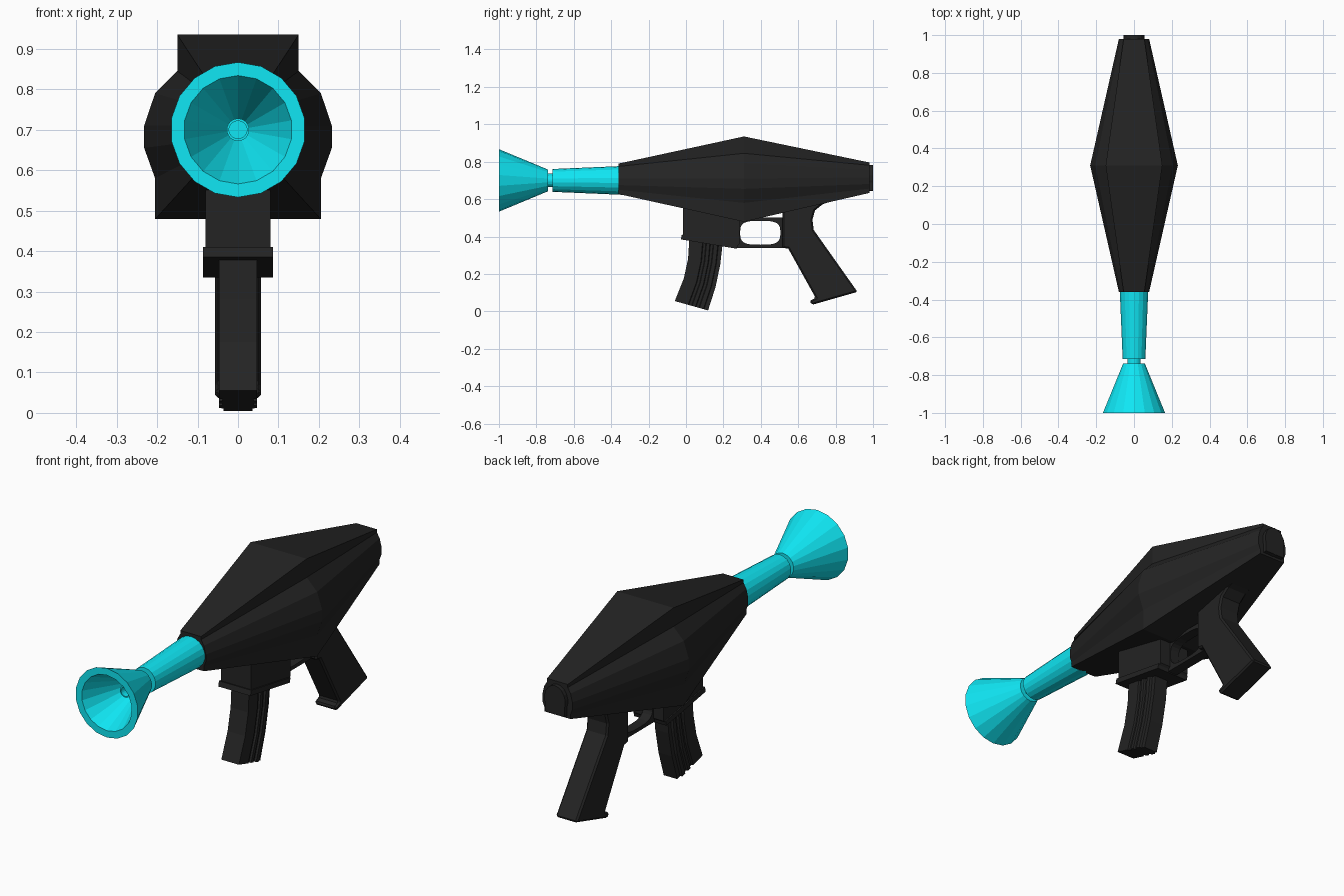
import bpy, bmesh
from math import sin, cos, pi

if "Cube" in bpy.data.objects:
    bpy.data.objects.remove(bpy.data.objects["Cube"])


def material(name, rgb):
    m = bpy.data.materials.new(name)
    m.diffuse_color = (*rgb, 1)
    m.use_nodes = True
    m.node_tree.nodes["Principled BSDF"].inputs["Base Color"].default_value = m.diffuse_color
    return m


BLACK = material("black", (0.017, 0.017, 0.017))
CYAN = material("cyan", (0.005, 0.8, 0.91))


def loft(name, loops, mat, closed=False, bevel=0):
    """Skin matching loops of points; cap the ends unless closed on itself."""
    bm = bmesh.new()
    rings = [[bm.verts.new(p) for p in loop] for loop in loops]
    n = len(rings[0])
    pairs = list(zip(rings, rings[1:] + rings[:1])) if closed else list(zip(rings, rings[1:]))
    for a, b in pairs:
        for i in range(n):
            j = (i + 1) % n
            bm.faces.new((a[i], a[j], b[j], b[i]))
    if not closed:
        bm.faces.new(rings[0])
        bm.faces.new(rings[-1])
    bmesh.ops.recalc_face_normals(bm, faces=bm.faces)
    me = bpy.data.meshes.new(name)
    bm.to_mesh(me)
    bm.free()
    me.materials.append(mat)
    ob = bpy.data.objects.new(name, me)
    bpy.context.collection.objects.link(ob)
    if bevel:
        mod = ob.modifiers.new("bevel", 'BEVEL')
        mod.width = bevel
        mod.segments = 1
        mod.limit_method = 'ANGLE'
        mod.angle_limit = 1.0
    return ob


def prism(name, pts, half, mat=BLACK, bevel=0):
    """Side profile (y, z) extruded symmetrically across x."""
    return loft(name, [[(x, y, z) for y, z in pts] for x in (-half, half)], mat, bevel=bevel)


def lathe(name, profile, mat, n=18, zc=0.7, sx=1.0, closed=False):
    """Rings of (radius, y) around the barrel axis."""
    loops = [[(sx * r * sin(2 * pi * i / n), y, zc + r * cos(2 * pi * i / n))
              for i in range(n)] for r, y in profile]
    return loft(name, loops, mat, closed)


# Faceted body: wide in the middle, tapering to both ends
def section(half, y):
    return [(x, y, z) for x, z in half] + [(-x, y, z) for x, z in reversed(half)]


MID = [(0.15, 0.935), (0.15, 0.845), (0.205, 0.79), (0.232, 0.71),
       (0.232, 0.655), (0.205, 0.58), (0.205, 0.479)]
END = [(0.055, 0.79), (0.055, 0.775), (0.07, 0.75), (0.08, 0.71),
       (0.08, 0.675), (0.07, 0.65), (0.07, 0.627)]
loft("body", [section(END, -0.36), section(MID, 0.31),
              section([(x, z + 0.006) for x, z in END], 0.98)], BLACK)
lathe("rear_plug", [(0.07, 0.95), (0.07, 1.0)], BLACK, zc=0.713, sx=0.8)
prism("rear_plug_base", [(0.95, 0.645), (1.0, 0.645), (1.0, 0.7), (0.95, 0.7)], 0.052)

# Barrel, neck and flared muzzle
lathe("barrel", [(0.061, -0.715), (0.077, -0.34)], CYAN)
lathe("neck", [(0.036, -0.76), (0.036, -0.70)], CYAN)
lathe("muzzle_cone", [(0.058, -0.738), (0.167, -1.0), (0.134, -1.0), (0.028, -0.765)],
      CYAN)
lathe("muzzle_tube", [(0.028, -0.75), (0.028, -0.86), (0.022, -0.86), (0.022, -0.75)],
      CYAN, closed=True)

# Magazine well with its slanted lip
prism("magazine_well", [(-0.015, 0.62), (-0.015, 0.39), (0.27, 0.345),
                        (0.285, 0.36), (0.285, 0.55)], 0.08)
prism("well_lip", [(-0.022, 0.41), (-0.028, 0.385), (0.272, 0.335), (0.278, 0.358)], 0.086)

# Curved magazine, with grooves along its sides
FRONT = [(0.018, 0.39), (0.011, 0.28), (-0.012, 0.175), (-0.06, 0.055)]
BACK = [(0.198, 0.38), (0.183, 0.25), (0.158, 0.13), (0.118, 0.005)]
RIBS = [(0, 0.047), (0.4, 0.047), (0.42, 0.038), (0.5, 0.038), (0.52, 0.047), (0.62, 0.047),
        (0.64, 0.038), (0.72, 0.038), (0.74, 0.047), (0.86, 0.047), (0.88, 0.036), (1, 0.036)]
outline = RIBS + [(t, -w) for t, w in reversed(RIBS)]
loft("magazine", [[(w, f[0] + t * (b[0] - f[0]), f[1] + t * (b[1] - f[1])) for t, w in outline]
                  for f, b in zip(FRONT, BACK)], BLACK)

# Trigger guard: a plate with a rounded opening
inner, outer = [], []
for i in range(24):
    c, s = cos(2 * pi * i / 24), sin(2 * pi * i / 24)
    e = 0.6
    inner.append((0.397 + 0.108 * abs(c) ** e * (1 if c > 0 else -1),
                  0.42 + 0.064 * abs(s) ** e * (1 if s > 0 else -1)))
    k = 1 / max(abs(c), abs(s))
    outer.append((0.397 + 0.135 * c * k, 0.42 + 0.081 * s * k))
loft("trigger_guard", [[(x, y, z) for y, z in p] for x, p in
                       ((0.025, outer), (0.025, inner), (-0.025, inner), (-0.025, outer))],
     BLACK, closed=True)

# Pistol grip with a toe at the bottom and a swept tang at the top
prism("grip", [(0.515, 0.54), (0.515, 0.34), (0.547, 0.335), (0.693, 0.072), (0.66, 0.056),
               (0.674, 0.035), (0.917, 0.104), (0.683, 0.435), (0.676, 0.49), (0.69, 0.54),
               (0.73, 0.572), (0.78, 0.59), (0.78, 0.63), (0.6, 0.63)], 0.057, bevel=0.008)
